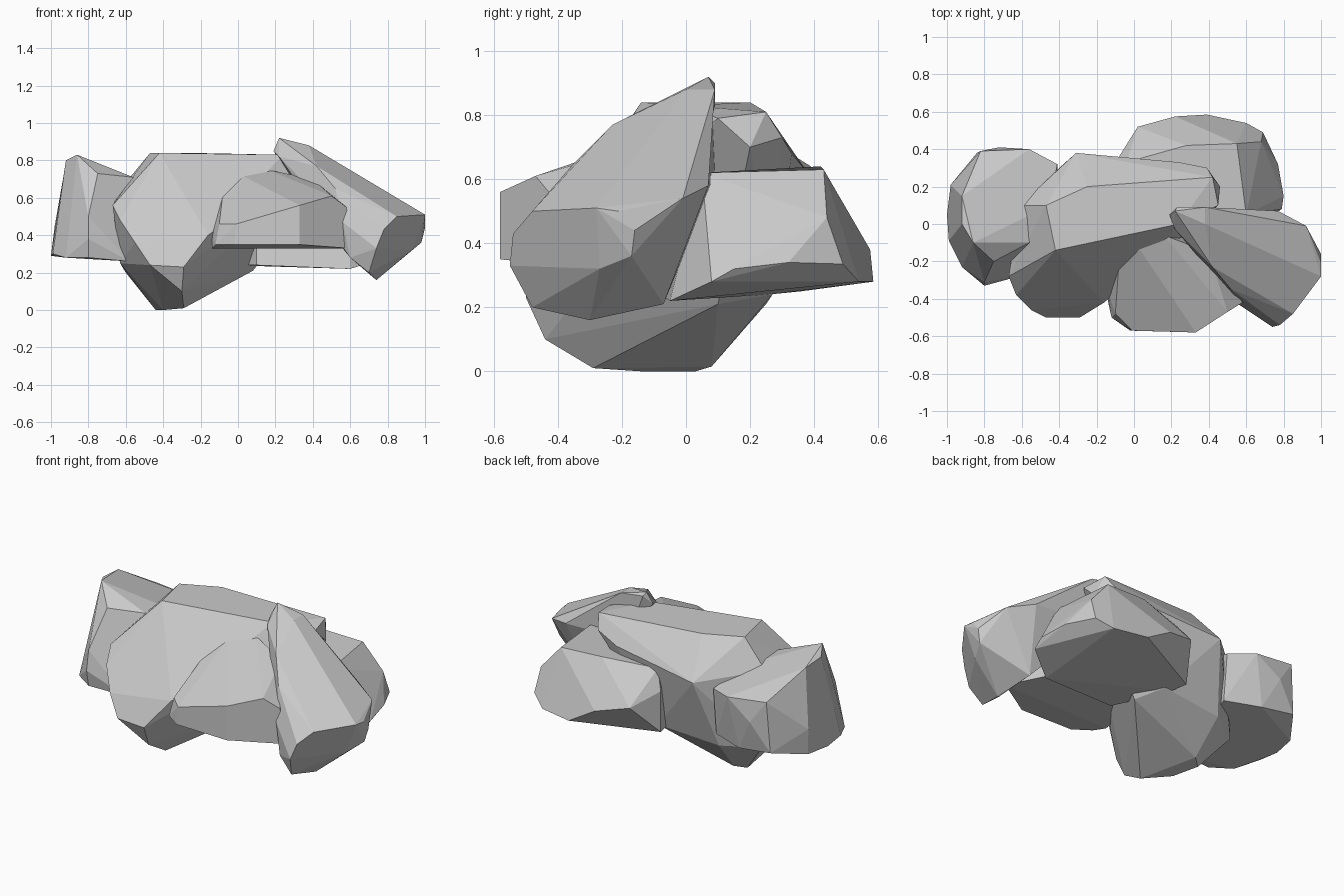
import bpy, bmesh
from math import radians


def rock(name, corners):
    """Chiselled convex boulder wrapped round a few key corners."""
    bm = bmesh.new()
    for c in corners:
        bm.verts.new(c)
    bmesh.ops.convex_hull(bm, input=bm.verts[:])
    loose = [v for v in bm.verts if not v.link_faces]
    bmesh.ops.delete(bm, geom=loose, context='VERTS')
    # merge nearly flat neighbours into larger facets
    bmesh.ops.dissolve_limit(bm, angle_limit=radians(6), verts=bm.verts[:], edges=bm.edges[:])
    bmesh.ops.recalc_face_normals(bm, faces=bm.faces[:])
    me = bpy.data.meshes.new(name)
    bm.to_mesh(me)
    bm.free()
    ob = bpy.data.objects.new(name, me)
    bpy.context.collection.objects.link(ob)
    return ob


# Left end boulder: high outer ridge, upright back wall
rock("left_rock", [
    (-.92, .15, .79), (-.92, 0, .80), (-.86, -.10, .83), (-.75, -.20, .73),
    (-.56, -.10, .71), (-.45, .10, .66), (-.98, .21, .45), (-1, .05, .29),
    (-.99, -.09, .30), (-.92, -.23, .28), (-.80, -.33, .38), (-.80, -.31, .50),
    (-.80, -.31, .28), (-.58, -.27, .26), (-.82, .39, .64), (-.72, .41, .50),
    (-.56, .40, .61), (-.41, .32, .59), (-.84, .38, .33), (-.62, .37, .30),
    (-.41, .29, .30), (-.97, .20, .29)])

# Large central boulder: flat top, steep front, foot on the ground
rock("centre_rock", [
    (-.47, .10, .84), (-.42, -.14, .84), (.24, 0, .83), (-.25, .20, .84),
    (.42, .25, .81), (.45, .10, .79), (-.31, .38, .62), (.24, .33, .68),
    (.39, .30, .73), (.46, .20, .70), (-.61, .10, .67), (-.67, -.28, .56),
    (-.63, -.38, .48), (-.55, -.46, .36), (-.47, -.50, .24), (-.29, -.50, .23),
    (-.16, -.42, .40), (-.63, -.20, .25), (-.40, -.14, 0), (-.44, .03, 0),
    (-.29, -.29, .01), (-.38, .08, .015), (-.30, -.44, .10),
    (.08, .10, .21), (0, .27, .24), (-.40, .25, .21), (-.60, .12, .20)])

# Right end boulder: long slab leaning down to the outside
rock("right_rock", [
    (.22, .07, .92), (.23, .09, .90), (.19, .05, .85), (.38, .09, .88),
    (.34, .09, .60), (.77, .07, .58), (.92, -.01, .54), (.38, 0, .88),
    (.22, -.03, .82), (.42, -.23, .77), (.52, -.35, .65), (1, -.16, .44),
    (1, -.21, .50), (1, -.28, .51), (.85, -.48, .50), (.78, -.54, .43),
    (.74, -.55, .33), (.56, -.43, .47), (.60, -.45, .28), (.70, -.48, .20),
    (.74, -.30, .16), (.70, -.07, .21), (.93, -.27, .32), (.98, -.17, .36)])

# Front boulder: flat underside, low face and sloping top
rock("front_rock", [
    (-.14, -.41, .33), (-.14, -.36, .42), (-.12, -.50, .35), (-.10, -.48, .46),
    (-.02, -.57, .35), (-.01, -.57, .46), (.33, -.58, .35), (.33, -.58, .56),
    (.50, -.47, .61), (.58, -.42, .55), (.60, -.40, .33), (-.08, -.20, .63),
    (.02, -.12, .72), (.16, -.06, .75), (.40, -.15, .70), (.45, -.10, .33),
    (-.10, -.20, .33)])

# Back boulder: broad base, bevelled rear and right faces
rock("back_rock", [
    (-.04, .33, .62), (-.08, .36, .50), (.02, .52, .43), (.22, .575, .38),
    (.39, .585, .28), (.60, .54, .28), (.69, .49, .335), (.68, .44, .48),
    (.77, .32, .34), (.80, .15, .32), (.79, .08, .28), (.57, .25, .63),
    (.55, .43, .63), (.28, .42, .64), (.60, .05, .62), (.05, .10, .24),
    (-.08, .36, .25), (-.05, .26, .24), (.60, -.05, .22), (.10, -.08, .24),
    (.10, 0, .60)])
